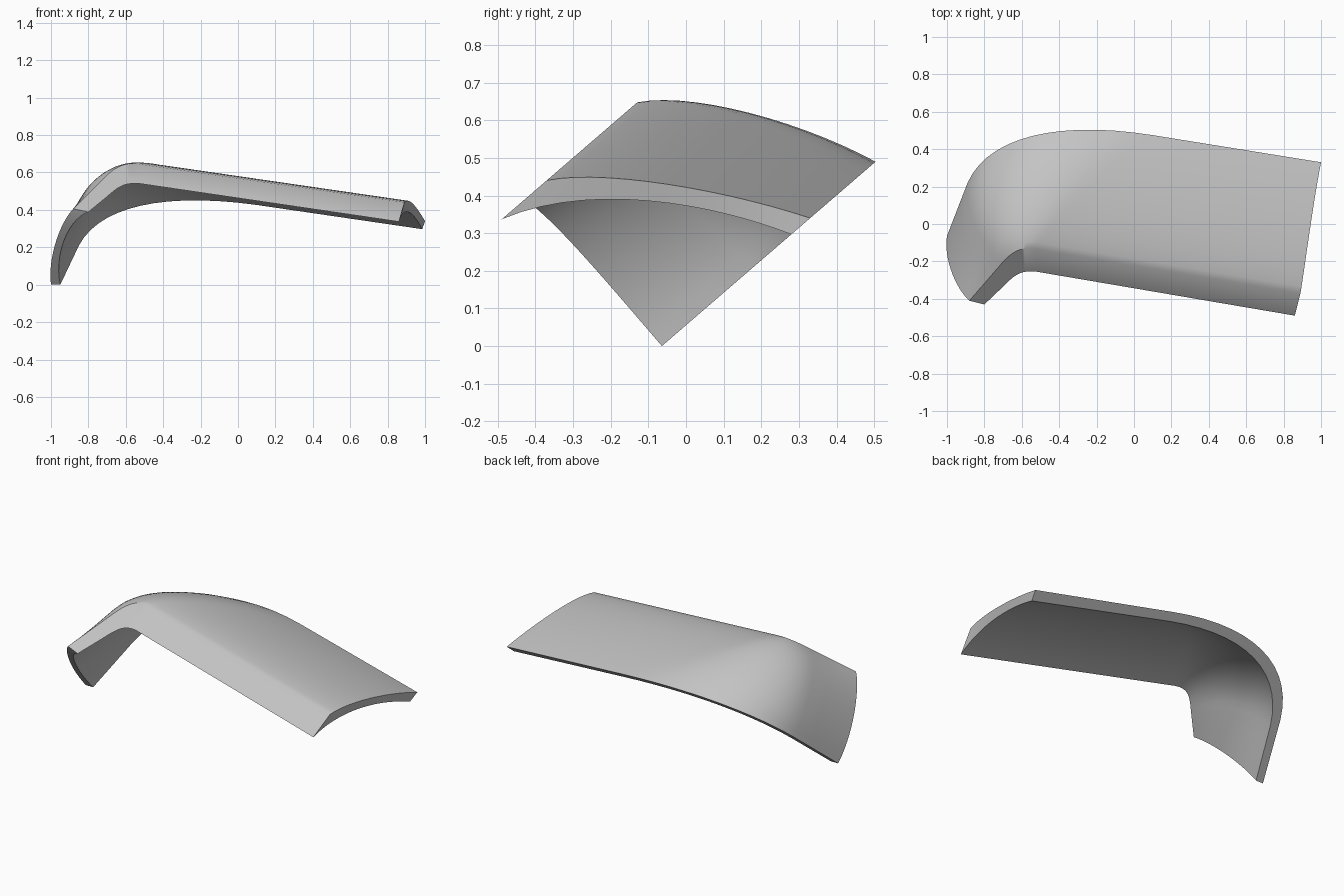
import bpy
import bmesh
from mathutils import Vector

cube = bpy.data.objects.get("Cube")
if cube:
    bpy.data.objects.remove(cube, do_unlink=True)

# The shell is lofted through rows lying on parallel planes tilted about x.
PLANES = (-0.575, -0.5, -0.25, -0.042)
TILT_Y, TILT_Z = 0.653, 0.757
LEG_STEPS, BEND_STEPS, SPAN_STEPS, DEPTH_STEPS = 3, 14, 6, 14

# Each row (x, y): leg end, four bend controls, far end; front to back.
OUTER = (
    ((-.88, -.41), (-.72, -.225), (-.66, -.15), (-.6, -.115), (-.52, -.135), (.89, -.37)),
    ((-.94, -.36), (-.81, -.12), (-.75, -.005), (-.57, .045), (-.4, .005), (.915, -.22)),
    ((-1.02, -.2), (-.91, .07), (-.83, .26), (-.48, .35), (-.2, .29), (.955, .1)),
    ((-1, -.064), (-.89, .22), (-.78, .47), (-.4, .555), (.1, .475), (1, .33)),
)
INNER = (
    ((-.8, -.43), (-.7, -.335), (-.64, -.275), (-.61, -.245), (-.52, -.255), (.86, -.49)),
    ((-.91, -.36), (-.765, -.17), (-.7, -.06), (-.55, -.01), (-.4, -.045), (.89, -.26)),
    ((-.985, -.2), (-.865, .04), (-.79, .21), (-.46, .305), (-.2, .247), (.94, .06)),
    ((-.95, -.064), (-.85, .18), (-.74, .42), (-.4, .51), (.1, .43), (.985, .28)),
)


def bezier(a, b, c, d, t):
    s = 1 - t
    return a * s**3 + b * (3 * s * s * t) + c * (3 * s * t * t) + d * t**3


def sample_row(row, plane):
    """Straight leg, rounded bend, then long straight span."""
    p = [Vector((x, y, (TILT_Y * y - plane) / TILT_Z)) for x, y in row]
    leg = [p[0].lerp(p[1], i / LEG_STEPS) for i in range(LEG_STEPS)]
    bend = [bezier(*p[1:5], i / BEND_STEPS) for i in range(BEND_STEPS)]
    span = [p[4].lerp(p[5], i / SPAN_STEPS) for i in range(SPAN_STEPS + 1)]
    return leg + bend + span


def surface(bm, rows):
    """Loft a grid of vertices and faces through four control rows."""
    controls = [sample_row(r, pl) for r, pl in zip(rows, PLANES)]
    grid = [[bm.verts.new(bezier(*col, j / DEPTH_STEPS)) for col in zip(*controls)]
            for j in range(DEPTH_STEPS + 1)]
    for a, b in zip(grid, grid[1:]):
        bridge(bm, a, b)
    return grid


def bridge(bm, a, b):
    for i in range(len(a) - 1):
        bm.faces.new((a[i], a[i + 1], b[i + 1], b[i]))


def border(grid):
    """Front, back, left and right edge loops of a grid."""
    return grid[0], grid[-1], [r[0] for r in grid], [r[-1] for r in grid]


# Curved shell: outer skin, inner skin and the four rims between them
bm = bmesh.new()
outer = surface(bm, OUTER)
inner = surface(bm, INNER)
for a, b in zip(border(outer), border(inner)):
    bridge(bm, a, b)
bmesh.ops.recalc_face_normals(bm, faces=bm.faces)
mesh = bpy.data.meshes.new("curved_shell")
bm.to_mesh(mesh)
bm.free()
shell = bpy.data.objects.new("curved_shell", mesh)
bpy.context.collection.objects.link(shell)

# Plain grey finish
grey = bpy.data.materials.new("light_grey")
grey.use_nodes = True
colour = (0.55, 0.55, 0.55, 1)
grey.diffuse_color = colour
grey.node_tree.nodes["Principled BSDF"].inputs["Base Color"].default_value = colour
mesh.materials.append(grey)

bpy.ops.object.select_all(action="DESELECT")
shell.select_set(True)
bpy.context.view_layer.objects.active = shell
bpy.ops.object.shade_smooth_by_angle(angle=0.6)
